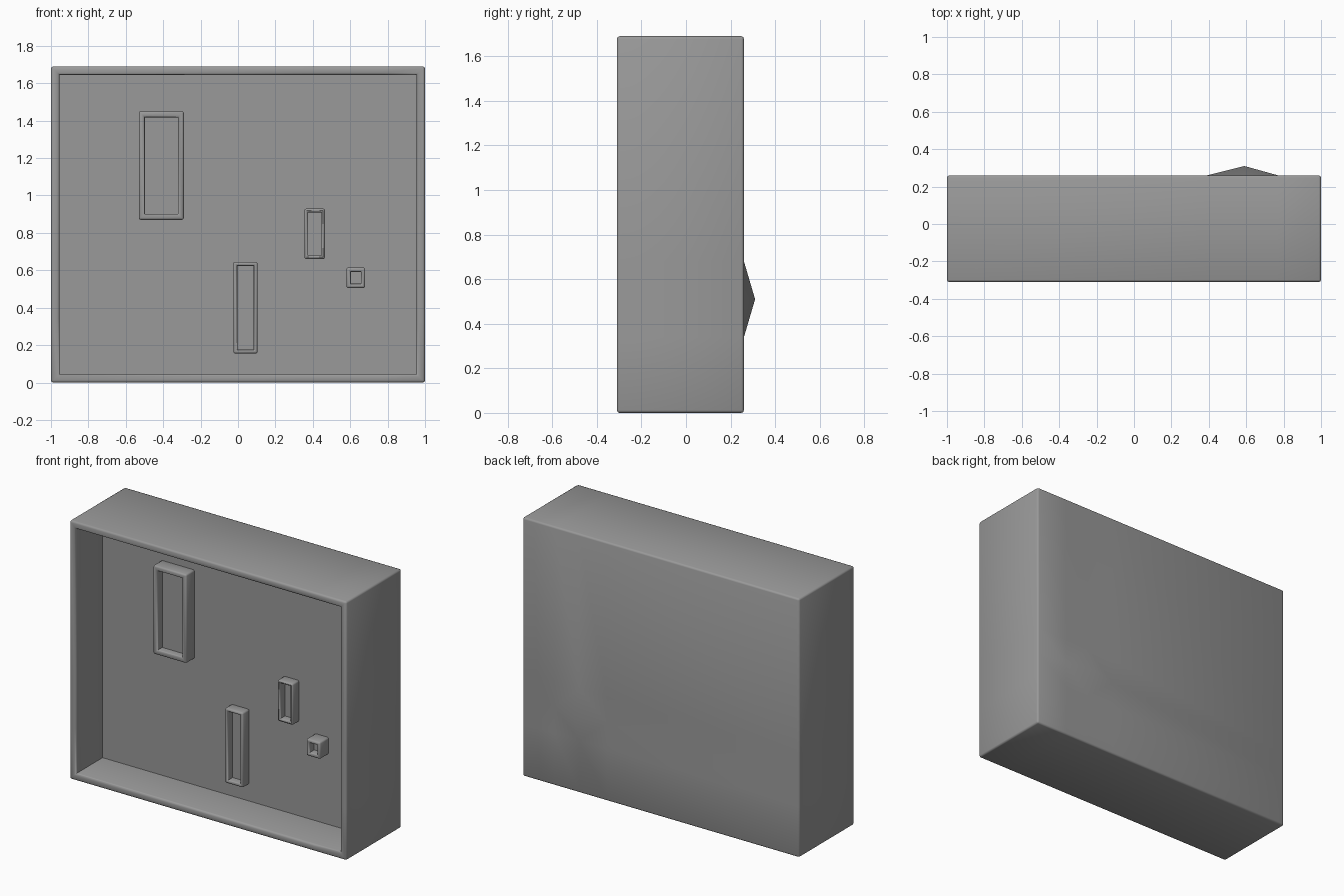
import bpy, bmesh
from math import radians
from mathutils import Vector

cube = bpy.data.objects.get("Cube")
if cube:
    bpy.data.objects.remove(cube, do_unlink=True)

grey = bpy.data.materials.new("plain grey")
grey.use_nodes = True
colour = (0.32, 0.32, 0.32, 1)
grey.diffuse_color = colour
grey.node_tree.nodes["Principled BSDF"].inputs["Base Color"].default_value = colour


def recessed_block(x, y, z, border, depth, bevel):
    """Box with a pocket cut in its front and its outer edges softened."""
    bm = bmesh.new()
    bmesh.ops.create_cube(bm, size=1)
    for v in bm.verts:
        v.co = Vector([r[0] if c < 0 else r[1] for c, r in zip(v.co, (x, y, z))])
    bm.normal_update()
    front = min(bm.faces, key=lambda f: f.calc_center_median().y)
    bmesh.ops.inset_individual(bm, faces=[front], thickness=border)
    floor = bmesh.ops.extrude_discrete_faces(bm, faces=[front])["faces"][0]
    for v in floor.verts:
        v.co.y += depth
    bm.normal_update()
    convex = [e for e in bm.edges if e.calc_face_angle_signed(0) > 0.5]
    bmesh.ops.bevel(bm, geom=convex, offset=bevel, segments=2, profile=0.5,
                    affect='EDGES')
    return bm


def finish(bm, name):
    mesh = bpy.data.meshes.new(name)
    bm.to_mesh(mesh)
    bm.free()
    mesh.materials.append(grey)
    ob = bpy.data.objects.new(name, mesh)
    bpy.context.collection.objects.link(ob)
    bpy.ops.object.select_all(action='DESELECT')
    ob.select_set(True)
    bpy.context.view_layer.objects.active = ob
    bpy.ops.object.shade_smooth_by_angle(angle=radians(50))


# Open tray with a shallow peak pulled out of its back
tray = recessed_block((-1, 1), (-0.31, 0.26), (0, 1.69), 0.065, 0.275, 0.012)
for axis, cuts in (((1, 0, 0), (0.39, 0.59, 0.77)), ((0, 0, 1), (0.34, 0.51, 0.68))):
    for c in cuts:
        bmesh.ops.bisect_plane(tray, geom=tray.verts[:] + tray.edges[:] + tray.faces[:],
                               plane_co=Vector(axis) * c, plane_no=axis)
peak = min(tray.verts, key=lambda v: (v.co - Vector((0.59, 0.26, 0.51))).length)
around = list(peak.link_faces)
peak.co.y = 0.31
# Split the lifted quads so that the peak is a diamond
bmesh.ops.connect_verts(tray, verts=[v for e in peak.link_edges
                                     for v in [e.other_vert(peak)]])
finish(tray, "tray")

# Raised hollow blocks on the tray floor: x range, z range, front y, border
blocks = {
    "large_block": ((-0.53, -0.29), (0.87, 1.45), -0.12, 0.045),
    "tall_block": ((-0.025, 0.105), (0.155, 0.645), -0.1, 0.03),
    "medium_block": ((0.355, 0.465), (0.66, 0.93), -0.1, 0.028),
    "small_block": ((0.58, 0.68), (0.505, 0.615), -0.125, 0.033),
}
for name, (x, z, y, border) in blocks.items():
    finish(recessed_block(x, (y, -0.025), z, border, 0.05, 0.01), name)
